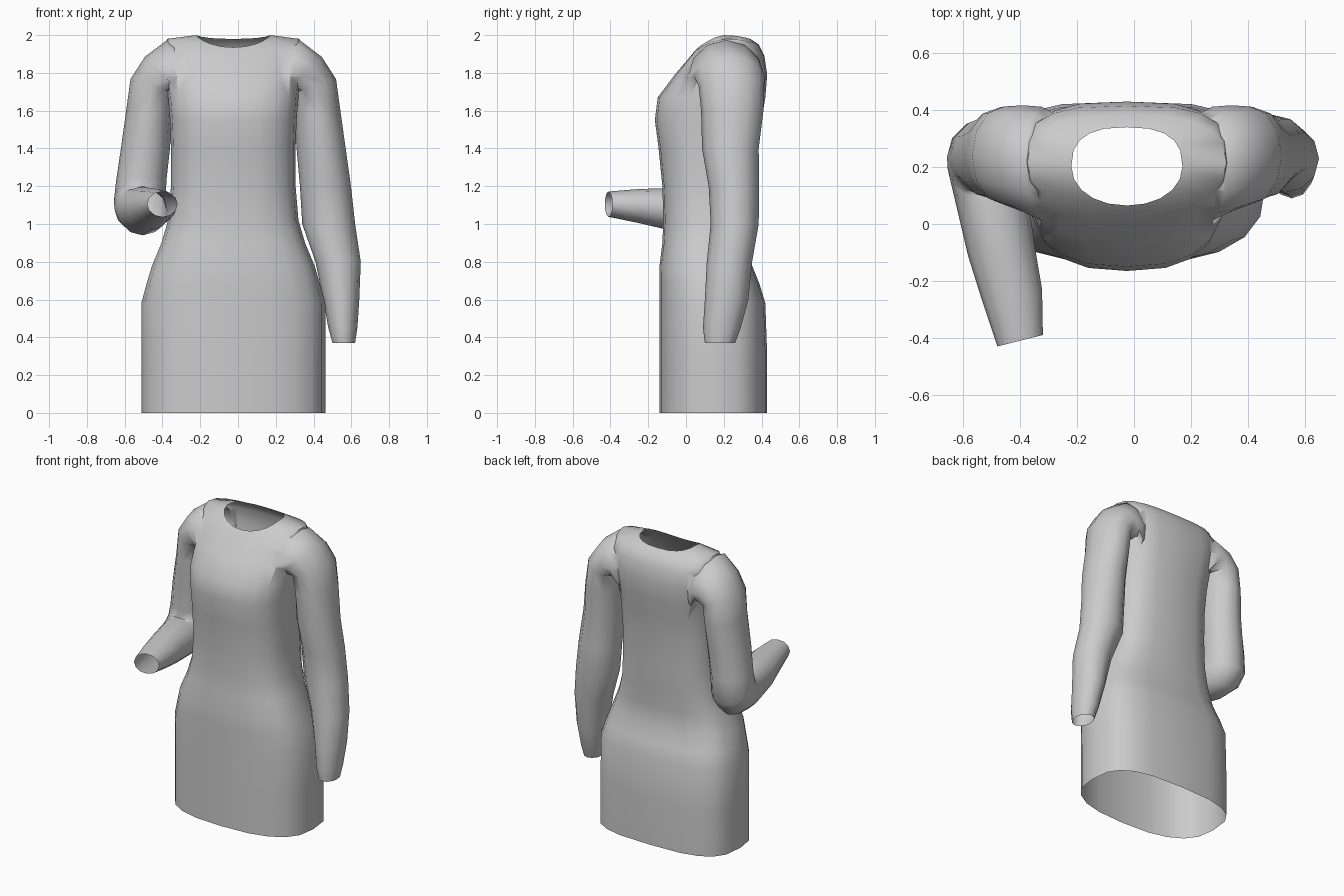
import bpy
import bmesh
from math import cos, sin, pi, radians
from mathutils import Vector

CENTRE_X = -0.025
TORSO_SIDES = 20
ARM_SIDES = 12

default_cube = bpy.data.objects.get("Cube")
if default_cube:
    bpy.data.objects.remove(default_cube, do_unlink=True)

# One grey fabric, plus a temporary marker for the openings
fabric = bpy.data.materials.new("grey_fabric")
fabric.use_nodes = True
grey = (0.6, 0.6, 0.6, 1)
fabric.diffuse_color = grey
fabric.node_tree.nodes["Principled BSDF"].inputs["Base Color"].default_value = grey
opening = bpy.data.materials.new("opening_marker")


def loft(name, rings):
    """Skin a list of point rings into a closed tube with marked end caps."""
    bm = bmesh.new()
    loops = [[bm.verts.new(p) for p in ring] for ring in rings]
    for low, high in zip(loops, loops[1:]):
        count = len(low)
        for i in range(count):
            j = (i + 1) % count
            bm.faces.new((low[i], low[j], high[j], high[i]))
    for end in (loops[0], loops[-1]):
        bm.faces.new(end).material_index = 1
    bmesh.ops.recalc_face_normals(bm, faces=bm.faces)
    mesh = bpy.data.meshes.new(name)
    bm.to_mesh(mesh)
    bm.free()
    mesh.materials.append(fabric)
    mesh.materials.append(opening)
    obj = bpy.data.objects.new(name, mesh)
    bpy.context.collection.objects.link(obj)
    return obj


def body_ring(half_width, front, back, z_front, z_side, z_back, front_power=2.6, back_power=3.1):
    """Rounded-box section, boxier at the back, with a dipping rim."""
    mid, depth = (front + back) / 2, (back - front) / 2
    points = []
    for i in range(TORSO_SIDES):
        angle = 2 * pi * i / TORSO_SIDES
        c, s = cos(angle), sin(angle)
        power = 2 / (back_power if s > 0 else front_power)
        x = half_width * abs(c) ** power * (1 if c > 0 else -1)
        y = depth * abs(s) ** power * (1 if s > 0 else -1)
        z_end = z_back if s > 0 else z_front
        z = z_side + (z_end - z_side) * abs(s) ** 1.5
        points.append(Vector((CENTRE_X + x, mid + y, z)))
    return points


def sleeve_ring(side, x, y, z, across, deep, tilt=0, pitch=0, skew=0):
    """Oval section; tilt leans it at the shoulder, pitch turns it at the elbow."""
    t, p = radians(tilt), radians(pitch)
    u = Vector((cos(t), skew, sin(t))) * across
    v = Vector((0, cos(p), -sin(p))) * deep
    points = []
    for i in range(ARM_SIDES):
        angle = 2 * pi * i / ARM_SIDES
        point = Vector((x, y, z)) + u * cos(angle) + v * sin(angle)
        point.x = CENTRE_X + side * point.x
        points.append(point)
    return points


# Dress body: height, half width, front, back
body_profile = [
    (0, 0.487, -0.14, 0.43),
    (0.3, 0.487, -0.14, 0.43),
    (0.58, 0.487, -0.14, 0.42),
    (0.68, 0.46, -0.14, 0.39),
    (0.78, 0.43, -0.14, 0.35),
    (0.9, 0.38, -0.125, 0.35),
    (1.02, 0.345, -0.12, 0.36),
    (1.2, 0.33, -0.125, 0.37),
    (1.4, 0.33, -0.145, 0.38),
    (1.55, 0.335, -0.165, 0.4),
    (1.67, 0.345, -0.15, 0.42),
    (1.79, 0.36, -0.06, 0.43),
]
rings = [body_ring(w, f, b, z, z, z) for z, w, f, b in body_profile]

# Shoulder yoke and neckline
rings.append(body_ring(0.365, 0, 0.415, 1.86, 1.91, 1.89, 2.5, 3.1))
rings.append(body_ring(0.35, 0.045, 0.385, 1.915, 1.98, 1.95, 2.3, 2.6))
rings.append(body_ring(0.195, 0.065, 0.34, 1.935, 2, 1.98, 2.1, 2.6))
dress = loft("dress", rings)

# Sleeves: x, y, z, across, deep, tilt, pitch, skew
upper_arm = [
    (0.18, 0.21, 1.77, 0.13, 0.14, 90),
    (0.3, 0.212, 1.78, 0.2, 0.2, 75),
    (0.365, 0.23, 1.782, 0.146, 0.187, 45),
    (0.43, 0.24, 1.73, 0.12, 0.173, 18),
    (0.445, 0.245, 1.6, 0.122, 0.165),
    (0.465, 0.235, 1.4, 0.13, 0.15),
]
hanging_forearm = [
    (0.488, 0.253, 1.2, 0.135, 0.133),
    (0.505, 0.258, 1, 0.14, 0.127),
    (0.555, 0.23, 0.8, 0.12, 0.12),
    (0.572, 0.215, 0.6, 0.095, 0.115),
    (0.58, 0.19, 0.45, 0.077, 0.1),
    (0.585, 0.18, 0.37, 0.06, 0.08),
]
bent_forearm = [
    (0.487, 0.24, 1.23, 0.133, 0.135, 0, 5),
    (0.495, 0.235, 1.125, 0.137, 0.15, 0, 26),
    (0.492, 0.19, 1.078, 0.137, 0.155, 0, 49),
    (0.48, 0.11, 1.07, 0.13, 0.136, 0, 73),
    (0.44, -0.1, 1.08, 0.118, 0.11, 0, 90, -0.1),
    (0.403, -0.25, 1.095, 0.105, 0.09, 0, 90, -0.2),
    (0.375, -0.41, 1.105, 0.08, 0.067, 0, 90, -0.25),
]
left_sleeve = loft("left_sleeve", [sleeve_ring(1, *r) for r in upper_arm + hanging_forearm])
right_sleeve = loft("right_sleeve", [sleeve_ring(-1, *r) for r in upper_arm + bent_forearm])

# Merge the sleeves into the body
bpy.ops.object.select_all(action="DESELECT")
bpy.context.view_layer.objects.active = dress
dress.select_set(True)
for sleeve in (left_sleeve, right_sleeve):
    union = dress.modifiers.new("sleeve_union", "BOOLEAN")
    union.operation = "UNION"
    union.solver = "EXACT"
    union.object = sleeve
    bpy.ops.object.modifier_apply(modifier=union.name)
    bpy.data.objects.remove(sleeve, do_unlink=True)

# Open the hem, neck and cuffs
bm = bmesh.new()
bm.from_mesh(dress.data)
caps = [f for f in bm.faces if f.material_index == 1]
bmesh.ops.delete(bm, geom=caps, context="FACES")
bm.to_mesh(dress.data)
bm.free()
dress.data.materials.pop(index=1)
bpy.data.materials.remove(opening)

bpy.ops.object.shade_smooth_by_angle(angle=radians(60))
